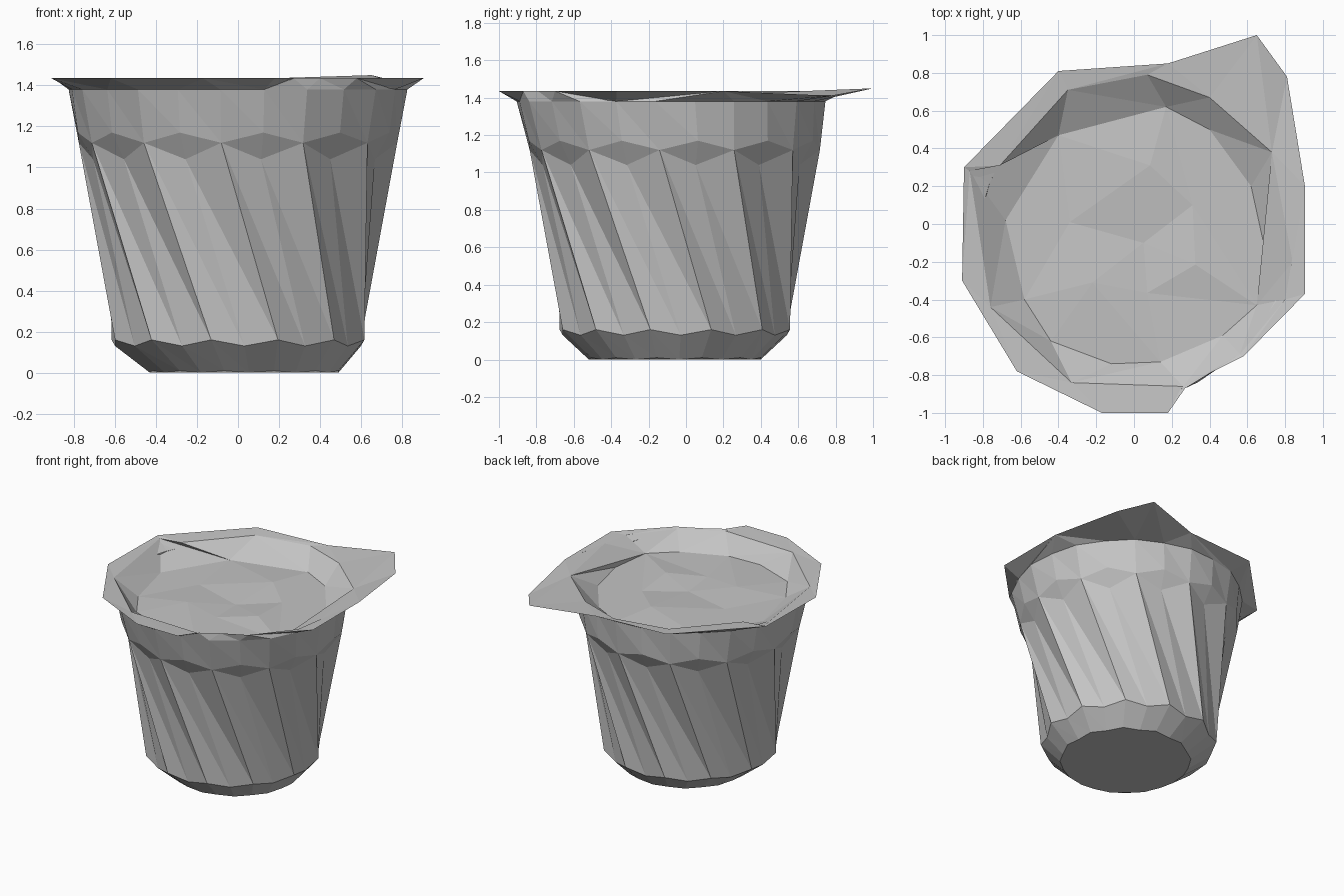
import bpy, bmesh
from math import sin, cos, pi, atan2, radians
from mathutils import Vector

cube = bpy.data.objects.get("Cube")
if cube:
    bpy.data.objects.remove(cube)

SIDES = 12
CENTRE_Y = -0.06

grey = bpy.data.materials.new("plain grey")
grey.use_nodes = True
colour = (0.55, 0.55, 0.55, 1)
grey.diffuse_color = colour
grey.node_tree.nodes["Principled BSDF"].inputs["Base Color"].default_value = colour


def angle(p):
    return atan2(p.y - CENTRE_Y, p.x) % (2 * pi)


def finish(bm, name):
    bmesh.ops.remove_doubles(bm, verts=bm.verts, dist=0.002)
    bmesh.ops.recalc_face_normals(bm, faces=bm.faces)
    mesh = bpy.data.meshes.new(name)
    bm.to_mesh(mesh)
    bm.free()
    mesh.materials.append(grey)
    obj = bpy.data.objects.new(name, mesh)
    bpy.context.collection.objects.link(obj)
    return obj


def add_ring(bm, points):
    return [bm.verts.new(p) for p in points]


def triangle(bm, *verts):
    if len(set(verts)) == 3:
        bm.faces.new(verts)


def zip_rings(bm, a, b):
    """Join two rings of any vertex count, advancing by angle."""
    a = sorted(a, key=lambda v: angle(v.co))
    b = sorted(b, key=lambda v: angle(v.co))
    i = j = 0
    while i < len(a) or j < len(b):
        next_a = angle(a[i + 1].co) if i + 1 < len(a) else 2 * pi + i - len(a)
        next_b = angle(b[j + 1].co) if j + 1 < len(b) else 2 * pi + j - len(b)
        va, vb = a[i % len(a)], b[j % len(b)]
        if j >= len(b) or (i < len(a) and next_a <= next_b):
            i += 1
            triangle(bm, va, a[i % len(a)], vb)
        else:
            j += 1
            triangle(bm, va, b[j % len(b)], vb)


def pair_rings(bm, a, b):
    """Join two equal rings vertex to vertex with one diagonal each."""
    for i in range(len(a)):
        k = (i + 1) % len(a)
        triangle(bm, a[i], a[k], b[k])
        triangle(bm, a[i], b[k], b[i])


def fluted_ring(ridge, valley, turn=-6, x=0.0, y=CENTRE_Y):
    """Alternate ridge and valley points, each given as (radius, height)."""
    points = []
    for i in range(2 * SIDES):
        r, z = valley if i % 2 else ridge
        t = radians(turn) + i * pi / SIDES
        points.append(Vector((x + r * sin(t), y - r * cos(t), z)))
    return points


# Cup: neck band, undercut, twisted flutes, bevelled foot
bm = bmesh.new()
neck_top = add_ring(bm, fluted_ring((0.83, 1.38), (0.82, 1.38), y=-0.08))
neck_low = add_ring(bm, fluted_ring((0.78, 1.12), (0.79, 1.17)))
groove = add_ring(bm, fluted_ring((0.78, 1.12), (0.715, 1.04)))
flute_low = add_ring(bm, fluted_ring((0.63, 0.16), (0.6, 0.13), turn=18))
foot = add_ring(bm, fluted_ring((0.47, 0.01), (0.46, 0.0), turn=18, x=0.03))
for upper, lower in ((neck_top, neck_low), (neck_low, groove),
                     (groove, flute_low), (flute_low, foot)):
    pair_rings(bm, upper, lower)
bm.faces.new(foot)
finish(bm, "cup_body")

# Lid: crumpled flange with pull tab, sloped recess wall and sunken floor
flange = [(.65, 1), (.81, .78), (.905, .2), (.905, -.37), (.58, -.7),
          (.4, -.79), (.27, -.87), (.18, -1), (-.17, -1), (-.62, -.78),
          (-.91, -.3), (-.9, .3), (-.4, .81), (.18, .85)]
lip = [(.73, .38), (.84, -.2), (.8, -.4), (.56, -.69), (.26, -.86),
       (-.33, -.84), (-.76, -.44), (-.87, .28), (-.71, .31),
       (-.35, .71), (.07, .79), (.4, .67)]
floor = [(.62, .2), (.69, -.12), (.65, -.43), (.47, -.59), (.14, -.73),
         (-.12, -.74), (-.44, -.62), (-.58, -.4), (-.68, .02),
         (-.4, .47), (.17, .62), (.4, .5)]


def flange_height(x, y):
    if y > 0.9:
        return 1.45
    return 1.41 if x > 0.7 and y > 0.5 else 1.435


bm = bmesh.new()
outer = add_ring(bm, [(x, y, flange_height(x, y)) for x, y in flange])
inner = add_ring(bm, [(x, y, 1.425) for x, y in lip])
sunken = add_ring(bm, [(x, y, 1.31) for x, y in floor])
middle = add_ring(bm, [(x * 0.5, y * 0.5, 1.31 + 0.02 * (i % 2))
                       for i, (x, y) in enumerate(floor[::2])])
under = add_ring(bm, fluted_ring((0.83, 1.38), (0.82, 1.38), y=-0.08))
zip_rings(bm, outer, inner)
zip_rings(bm, inner, sunken)
zip_rings(bm, sunken, middle)
zip_rings(bm, outer, under)
hub = bm.verts.new((0.05, -0.1, 1.3))
for i, v in enumerate(middle):
    triangle(bm, v, middle[(i + 1) % len(middle)], hub)
finish(bm, "foil_lid")
